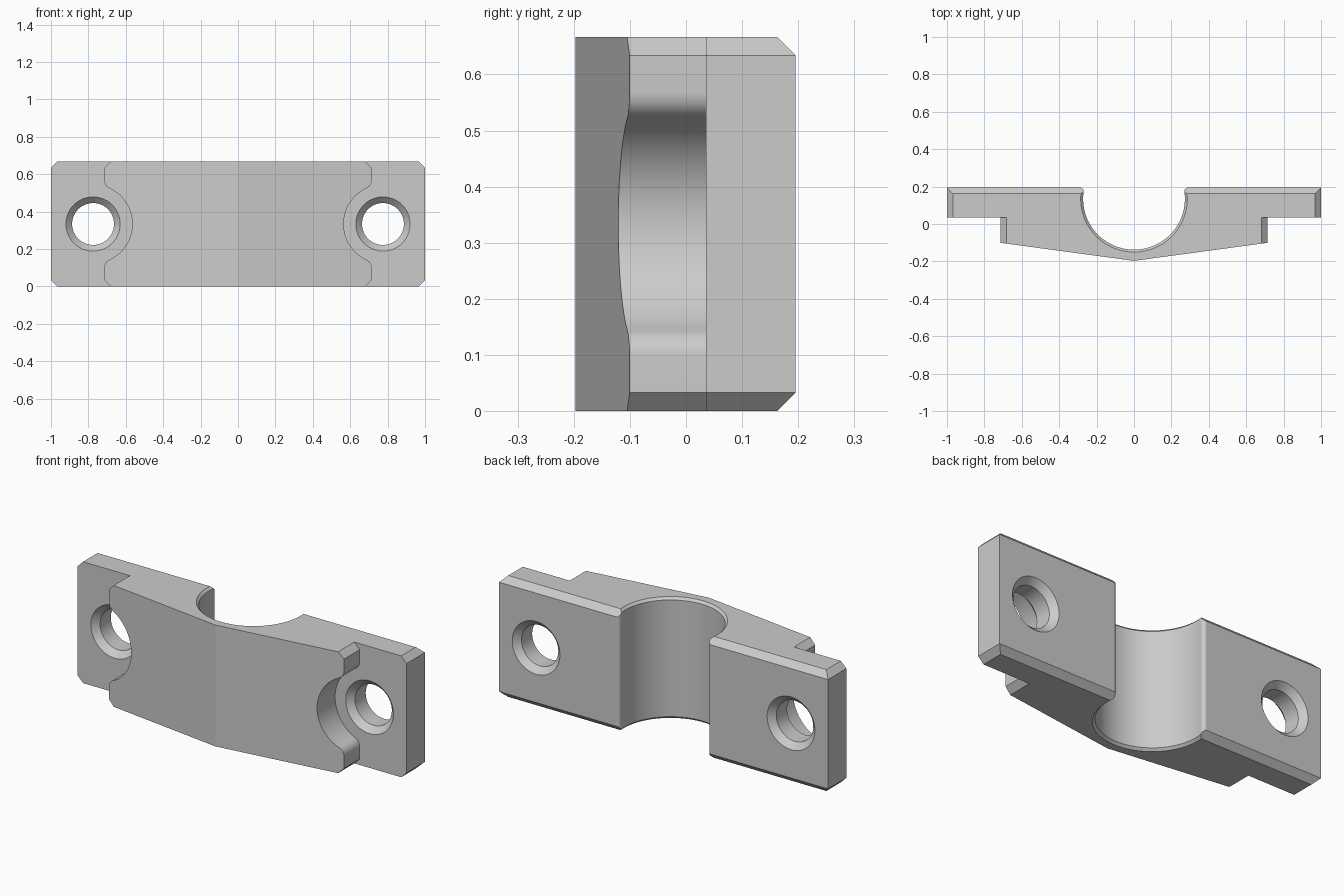
import bpy, bmesh
from math import sin, cos, pi, atan2, sqrt, radians

H = 0.667            # height
MID = H / 2
BACK, STEP = 0.195, 0.036   # rear face and front face of the end tabs
C = 0.033            # chamfer size
HOLE_X = 0.775

cube = bpy.data.objects.get("Cube")
if cube:
    bpy.data.objects.remove(cube, do_unlink=True)

grey = bpy.data.materials.new("plain grey")
grey.use_nodes = True
colour = (0.6, 0.6, 0.6, 1)
grey.diffuse_color = colour
grey.node_tree.nodes["Principled BSDF"].inputs["Base Color"].default_value = colour


def loft(name, rings):
    """Closed solid through rings with equal point counts."""
    bm = bmesh.new()
    loops = [[bm.verts.new(p) for p in ring] for ring in rings]
    n = len(loops[0])
    for a, b in zip(loops, loops[1:]):
        for i in range(n):
            j = (i + 1) % n
            bm.faces.new((a[i], a[j], b[j], b[i]))
    bm.faces.new(loops[0])
    bm.faces.new(loops[-1])
    # Crease the two sloping front faces along the centre line
    ridge = [v for v in loops[0] if abs(v.co.x) < 1e-6 and v.co.y < -0.1]
    if len(ridge) == 2:
        bmesh.ops.connect_verts(bm, verts=ridge)
    bmesh.ops.remove_doubles(bm, verts=bm.verts, dist=1e-5)
    bmesh.ops.recalc_face_normals(bm, faces=bm.faces)
    mesh = bpy.data.meshes.new(name)
    bm.to_mesh(mesh)
    bm.free()
    mesh.materials.append(grey)
    obj = bpy.data.objects.new(name, mesh)
    bpy.context.collection.objects.link(obj)
    return obj


def arc(cx, cy, r, a0, a1, n):
    return [(cx + r * cos(a0 + (a1 - a0) * i / n),
             cy + r * sin(a0 + (a1 - a0) * i / n)) for i in range(n + 1)]


def cut(target, cutter):
    cutter.hide_render = True
    mod = target.modifiers.new("cut", 'BOOLEAN')
    mod.operation, mod.solver, mod.object = 'DIFFERENCE', 'EXACT', cutter
    bpy.context.view_layer.objects.active = target
    bpy.ops.object.modifier_apply(modifier=mod.name)
    bpy.data.objects.remove(cutter, do_unlink=True)


# Clamp block: chamfered outline, wedge-shaped front, chamfered rear edges
quarter = [(1, MID - C), (1 - C, MID)]
upper = quarter + [(0, MID)] + [(-x, z) for x, z in reversed(quarter)]
outline = upper + [(-x, -z) for x, z in upper]
clamp = loft("clamp_half", [
    [(x, -0.197 + 0.135 * abs(x), z + MID) for x, z in outline],
    [(x, BACK - C, z + MID) for x, z in outline],
    [(1 if x > 0.5 else -1 if x < -0.5 else 0, BACK,
      MID + (MID - C) * (1 if z > 0 else -1)) for x, z in outline],
])

# Tab recesses: chamfered step with a rounded scallop around each screw hole
EDGE, SCALLOP, FILLET = 0.715, 0.21, 0.05
dx = HOLE_X - EDGE + FILLET
dz = sqrt((SCALLOP + FILLET) ** 2 - dx ** 2)
turn = atan2(dz, dx)
top_half = [(1.2, MID + 0.02), (EDGE - C - 0.02, MID + 0.02), (EDGE, MID - C)]
top_half += arc(EDGE - FILLET, dz, FILLET, 0, -turn, 8)
top_half += arc(HOLE_X, 0, SCALLOP, pi - turn, pi, 20)[1:]
recess = top_half + [(x, -z) for x, z in reversed(top_half[:-1])]
for s in (1, -1):
    cut(clamp, loft("recess_cutter", [
        [(s * x, y, z + MID) for x, z in recess] for y in (-0.4, STEP)]))

# Screw holes, countersunk on both faces
HOLE_R, SINK, OVER = 0.112, 0.033, 0.01
stations = [(STEP - OVER, HOLE_R + SINK + OVER), (STEP + SINK, HOLE_R),
            (BACK - SINK, HOLE_R), (BACK + OVER, HOLE_R + SINK + OVER)]
for s in (1, -1):
    cut(clamp, loft("hole_cutter", [
        [(s * HOLE_X + x, y, MID + z) for x, z in arc(0, 0, r, 0, 2 * pi, 64)[:-1]]
        for y, r in stations]))

# Bar channel: round bore with rounded rear lips and a small rim chamfer
BORE_R, BORE_Y, LIP, RIM = 0.272, 0.135, 0.02, 0.013
lip_y = BACK - LIP
lip_x = sqrt((BORE_R + LIP) ** 2 - (lip_y - BORE_Y) ** 2)
lean = atan2(lip_y - BORE_Y, lip_x)


def channel(d):
    """Channel outline grown outwards by d."""
    side = [(lip_x, 0.3)]
    side += arc(lip_x, lip_y, LIP - d, radians(82), pi + lean, 10)
    side += arc(0, BORE_Y, BORE_R + d, lean, -pi / 2, 40)[1:]
    return side + [(-x, y) for x, y in reversed(side[:-1])]


E = 0.003
cut(clamp, loft("channel_cutter", [
    [(x, y, z) for x, y in channel(d)]
    for z, d in ((-E, RIM + E), (RIM, 0), (H - RIM, 0), (H + E, RIM + E))]))

# Smooth the round surfaces, keep the machined edges crisp
bpy.ops.object.select_all(action='DESELECT')
clamp.select_set(True)
bpy.context.view_layer.objects.active = clamp
bpy.ops.object.shade_smooth_by_angle(angle=radians(13))
